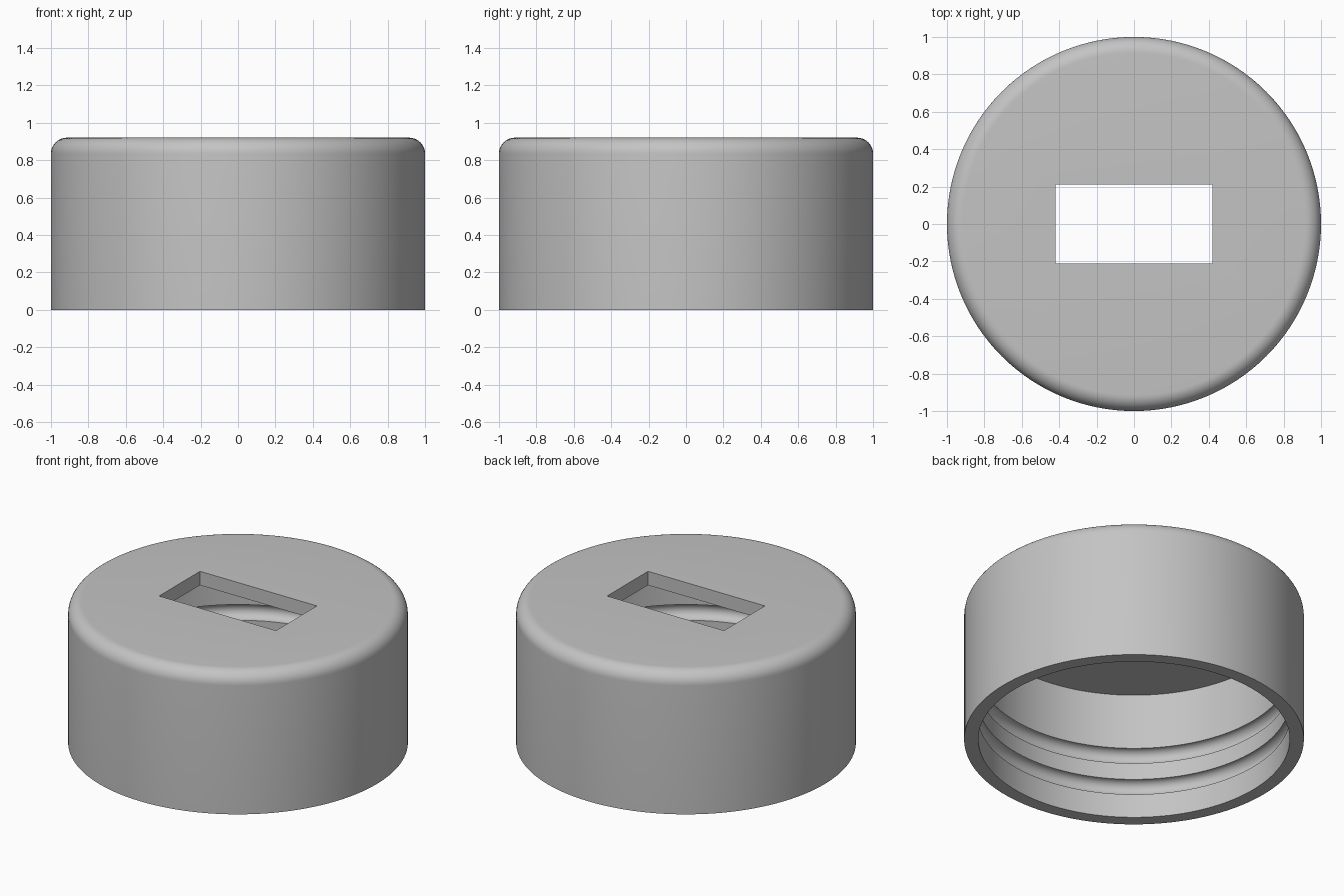
import bpy, bmesh
from math import sin, cos, pi, radians

if "Cube" in bpy.data.objects:
    bpy.data.objects.remove(bpy.data.objects["Cube"], do_unlink=True)

HEIGHT, CEILING = 0.92, 0.83
OUTER, INNER = 1.0, 0.917
FILLET = 0.085
GROOVE = 0.051
GROOVE_HEIGHTS = (0.207, 0.418)


def arc(r, z, radius, start, end, steps):
    """Points of a circular arc in the profile plane."""
    angles = [radians(start + (end - start) * i / steps) for i in range(steps + 1)]
    return [(r + radius * cos(a), z + radius * sin(a)) for a in angles]


def lathe(name, profile, segments):
    """Revolve a profile around the z axis."""
    bm = bmesh.new()
    verts = [bm.verts.new((r, 0, z)) for r, z in profile]
    edges = [bm.edges.new(pair) for pair in zip(verts, verts[1:])]
    bmesh.ops.spin(bm, geom=verts + edges, cent=(0, 0, 0), axis=(0, 0, 1),
                   angle=2 * pi, steps=segments)
    bmesh.ops.remove_doubles(bm, verts=bm.verts, dist=0.0001)
    bmesh.ops.recalc_face_normals(bm, faces=bm.faces)
    mesh = bpy.data.meshes.new(name)
    bm.to_mesh(mesh)
    bm.free()
    obj = bpy.data.objects.new(name, mesh)
    bpy.context.collection.objects.link(obj)
    return obj


# Grey plastic
grey = bpy.data.materials.new("grey plastic")
grey.use_nodes = True
grey.diffuse_color = (0.55, 0.55, 0.55, 1)
grey.node_tree.nodes["Principled BSDF"].inputs["Base Color"].default_value = grey.diffuse_color

# Hollow cap: ceiling, grooved inner wall, rim, outer wall, rounded top
profile = [(0, CEILING), (INNER, CEILING)]
for z in reversed(GROOVE_HEIGHTS):
    profile += arc(INNER, z, GROOVE, 90, -90, 16)
profile += [(INNER, 0), (OUTER, 0)]
profile += arc(OUTER - FILLET, HEIGHT - FILLET, FILLET, 0, 90, 10)
profile.append((0, HEIGHT))
cap = lathe("cap", profile, 128)
cap.data.materials.append(grey)

# Rectangular slot through the top
bpy.ops.mesh.primitive_cube_add(size=1, location=(0, 0, HEIGHT))
cutter = bpy.context.object
cutter.name = "slot_cutter"
cutter.scale = (0.84, 0.42, 0.4)
cutter.hide_render = True
cutter.data.materials.append(grey)
cut = cap.modifiers.new("slot", "BOOLEAN")
cut.operation = "DIFFERENCE"
cut.solver = "EXACT"
cut.object = cutter

bpy.ops.object.select_all(action="DESELECT")
cap.select_set(True)
bpy.context.view_layer.objects.active = cap
bpy.ops.object.modifier_apply(modifier=cut.name)
bpy.data.objects.remove(cutter, do_unlink=True)
bpy.ops.object.shade_smooth_by_angle(angle=radians(30))
